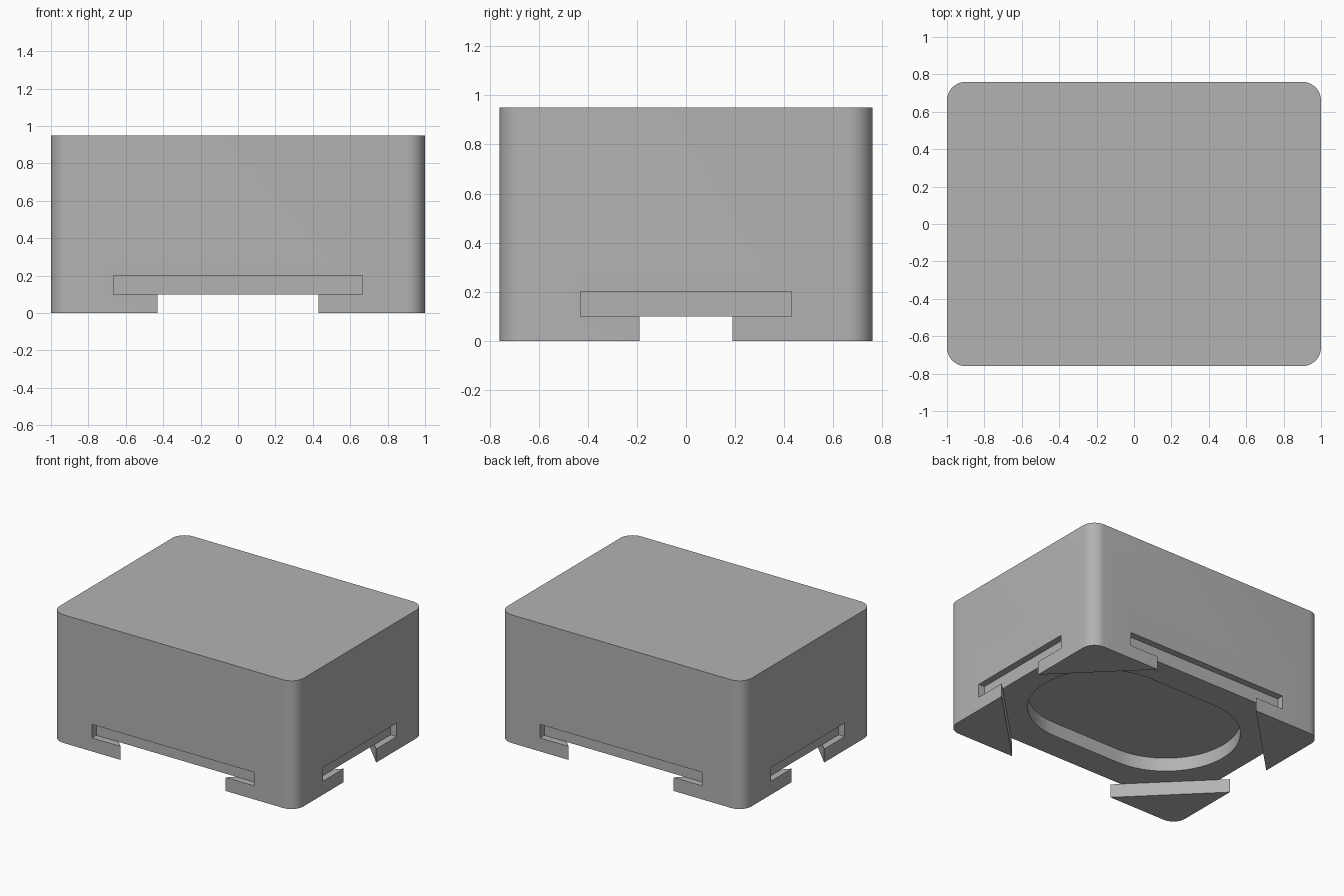
import bpy
import bmesh
import math

if "Cube" in bpy.data.objects:
    bpy.data.objects.remove(bpy.data.objects["Cube"], do_unlink=True)

HALF_X, HALF_Y, HEIGHT = 1.0, 0.76, 0.95
FOOT = 0.1          # foot height
SLOT_TOP = 0.2
SLOT_DEPTH = 0.05

grey = bpy.data.materials.new("plain_grey")
grey.use_nodes = True
GREY = (0.45, 0.45, 0.45, 1)
grey.diffuse_color = GREY
grey.node_tree.nodes["Principled BSDF"].inputs["Base Color"].default_value = GREY


def rounded(cx, cy, r, steps):
    """Outline made of four quarter arcs centred at (+-cx, +-cy)."""
    pts = []
    for q, (sx, sy) in enumerate([(1, 1), (-1, 1), (-1, -1), (1, -1)]):
        for i in range(steps + 1):
            a = math.pi / 2 * (q + i / steps)
            pts.append((sx * cx + r * math.cos(a), sy * cy + r * math.sin(a)))
    return pts


def prism(name, outline, z0, z1):
    """Extrude a flat outline from z0 up to z1."""
    bm = bmesh.new()
    base = bm.faces.new([bm.verts.new((x, y, z0)) for x, y in outline])
    top = bmesh.ops.extrude_face_region(bm, geom=[base])["geom"]
    bmesh.ops.translate(bm, vec=(0, 0, z1 - z0),
                        verts=[v for v in top if isinstance(v, bmesh.types.BMVert)])
    bmesh.ops.remove_doubles(bm, verts=bm.verts, dist=1e-5)
    bmesh.ops.recalc_face_normals(bm, faces=bm.faces)
    mesh = bpy.data.meshes.new(name)
    bm.to_mesh(mesh)
    bm.free()
    mesh.materials.append(grey)
    obj = bpy.data.objects.new(name, mesh)
    bpy.context.collection.objects.link(obj)
    return obj


def box(x0, x1, y0, y1):
    return [(x0, y0), (x1, y0), (x1, y1), (x0, y1)]


def cut(target, cutter):
    bpy.context.view_layer.objects.active = target
    mod = target.modifiers.new("cut", "BOOLEAN")
    mod.operation = "DIFFERENCE"
    mod.solver = "EXACT"
    mod.object = cutter
    bpy.ops.object.modifier_apply(modifier=mod.name)
    bpy.data.objects.remove(cutter, do_unlink=True)


# Rounded housing
R = 0.1
housing = prism("housing", rounded(HALF_X - R, HALF_Y - R, R, 10), 0, HEIGHT)

# Shallow slots low on all four walls
for s in (-1, 1):
    y0, y1 = sorted((s * (HALF_Y - SLOT_DEPTH), s * (HALF_Y + 0.1)))
    cut(housing, prism("slot_cutter", box(-0.665, 0.665, y0, y1), FOOT, SLOT_TOP))
    x0, x1 = sorted((s * (HALF_X - SLOT_DEPTH), s * (HALF_X + 0.1)))
    cut(housing, prism("slot_cutter", box(x0, x1, -0.43, 0.43), FOOT, SLOT_TOP))

# Diamond void under the housing leaves four triangular corner feet
D = 1.19
cut(housing, prism("foot_cutter", [(D, 0), (0, D), (-D, 0), (0, -D)], -0.1, FOOT))

# Long round-ended recess in the underside
cut(housing, prism("recess_cutter", rounded(0.28, 0, 0.5, 16), 0.05, SLOT_TOP))

# Smooth the round corners, keep the edges sharp
bpy.ops.object.select_all(action="DESELECT")
housing.select_set(True)
bpy.context.view_layer.objects.active = housing
bpy.ops.object.shade_smooth_by_angle(angle=math.radians(30))
